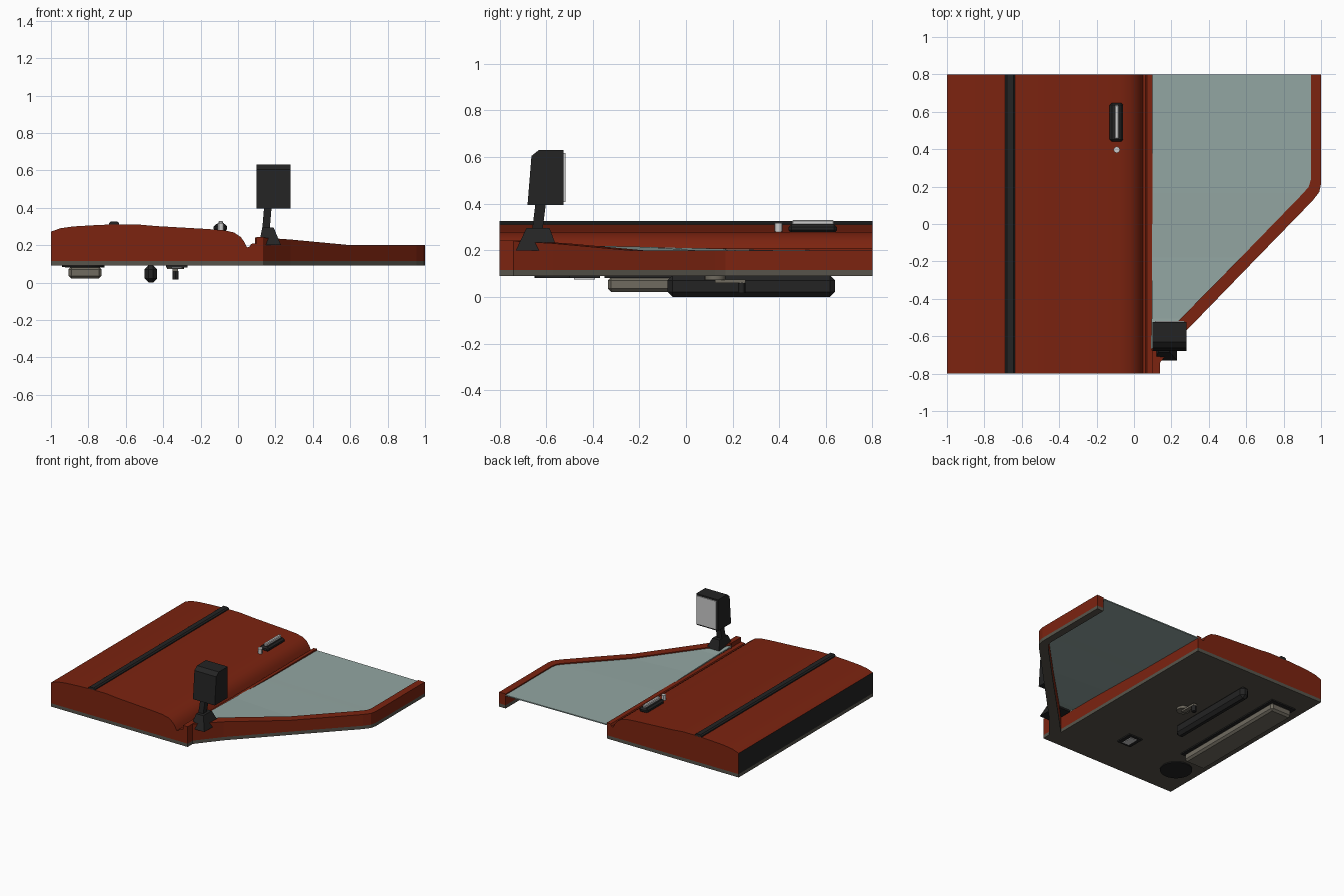
import bpy, bmesh, math
from mathutils import Matrix, Vector

if "Cube" in bpy.data.objects:
    bpy.data.objects.remove(bpy.data.objects["Cube"])


def mat(name, r, g, b):
    m = bpy.data.materials.new(name)
    m.diffuse_color = (r, g, b, 1)
    m.use_nodes = True
    m.node_tree.nodes["Principled BSDF"].inputs["Base Color"].default_value = m.diffuse_color
    return m


RED = mat("red paint", 0.20, 0.017, 0.005)
BLACK = mat("black plastic", 0.017, 0.017, 0.017)
LINING = mat("warm grey lining", 0.095, 0.088, 0.07)
POCKET = mat("pocket grey", 0.16, 0.145, 0.115)
GLASS = mat("window glass", 0.29, 0.38, 0.36)
SILVER = mat("silver", 0.60, 0.60, 0.60)


def finish(name, bm, *mats, smooth=False):
    bmesh.ops.recalc_face_normals(bm, faces=bm.faces)
    me = bpy.data.meshes.new(name)
    bm.to_mesh(me)
    bm.free()
    for m in mats:
        me.materials.append(m)
    ob = bpy.data.objects.new(name, me)
    bpy.context.collection.objects.link(ob)
    if smooth:
        bpy.ops.object.select_all(action='DESELECT')
        ob.select_set(True)
        bpy.context.view_layer.objects.active = ob
        bpy.ops.object.shade_smooth_by_angle(angle=math.radians(30))
    return ob


def box(name, x, y, z, m, bevel=0.0, segs=1):
    bm = bmesh.new()
    bmesh.ops.create_cube(bm, size=1)
    for v in bm.verts:
        v.co = [(a + b) / 2 + c * (b - a) for (a, b), c in zip((x, y, z), v.co)]
    if bevel:
        bmesh.ops.bevel(bm, geom=bm.edges[:], offset=bevel, segments=segs,
                        profile=0.5, affect='EDGES')
    return finish(name, bm, m)


def disc(name, x, y, z0, z1, r, m, n=24):
    bm = bmesh.new()
    bmesh.ops.create_cone(bm, cap_ends=True, segments=n, radius1=r, radius2=r, depth=z1 - z0,
                          matrix=Matrix.Translation((x, y, (z0 + z1) / 2)))
    return finish(name, bm, m, smooth=True)


def prism(bm, pts, offset):
    """Solid made by moving a polygon along an offset."""
    f = bm.faces.new([bm.verts.new(p) for p in pts])
    r = bmesh.ops.extrude_face_region(bm, geom=[f])
    for g in r["geom"]:
        if isinstance(g, bmesh.types.BMVert):
            g.co += Vector(offset)


def taper(name, bottom, top, m):
    """Block between two rectangles (x0, x1, y0, y1, z)."""
    bm = bmesh.new()
    rings = []
    for x0, x1, y0, y1, z in (bottom, top):
        rings.append([bm.verts.new(p) for p in
                      ((x0, y0, z), (x1, y0, z), (x1, y1, z), (x0, y1, z))])
    a, b = rings
    bm.faces.new(a)
    bm.faces.new(b)
    for i in range(4):
        j = (i + 1) % 4
        bm.faces.new((a[i], a[j], b[j], b[i]))
    return finish(name, bm, m)


# Outer door skin: curved section run along the length, dark hinge-side face
skin = [(-1, .115), (-1, .272), (-.95, .29), (-.88, .30), (-.78, .306), (-.67, .311), (-.54, .311),
        (-.44, .302), (-.30, .294), (-.16, .286), (-.07, .279), (-.02, .267), (.015, .243),
        (.035, .215), (.048, .188), (.062, .192), (.07, .207), (.1, .21), (.1, .115)]
bm = bmesh.new()
prism(bm, [(x, -.8, z) for x, z in skin], (0, 1.6, 0))
bm.normal_update()
for f in bm.faces:
    if all(v.co.x < -.999 for v in f.verts):
        f.material_index = 1
finish("door_skin", bm, RED, BLACK, smooth=True)

# Inner lining and the front nose of the belt line
box("door_lining", (-1, .1), (-.8, .8), (.09, .115), LINING)
box("nose", (.1, .14), (-.8, -.68), (.115, .243), RED)
box("nose_lining", (.1, .14), (-.8, -.68), (.09, .115), LINING)

# Window frame: outer edge, inner edge and top height at each station
stations = [((.14, -.74), (.09, -.67), .24), ((.28, -.57), (.25, -.505), .23),
            ((.60, -.24), (.57, -.18), .20), ((.955, .125), (.905, .165), .20),
            ((.99, .17), (.935, .20), .20), ((1, .215), (.946, .24), .20),
            ((1, .8), (.946, .8), .20)]
bm = bmesh.new()
rings = []
for (ox, oy), (ix, iy), top in stations:
    rings.append([bm.verts.new(p) for p in
                  ((ox, oy, .09), (ox, oy, .115), (ox, oy, top),
                   (ix, iy, top), (ix, iy, .115), (ix, iy, .09))])
for a, b in zip(rings, rings[1:]):
    for i in range(6):
        j = (i + 1) % 6
        f = bm.faces.new((a[i], a[j], b[j], b[i]))
        f.material_index = int(i in (0, 4, 5))
for r in (rings[0], rings[-1]):
    bm.faces.new((r[1], r[2], r[3], r[4]))
    bm.faces.new((r[0], r[1], r[4], r[5])).material_index = 1
finish("window_frame", bm, RED, LINING)

# Window pane between belt line and frame
bm = bmesh.new()
edge = [(s[1][0], s[1][1], s[2] - .008) for s in stations]
left = [(.095, y, z) for (_, y, _), z in zip(edge, (.225, .222, .215, .205, .204, .203, .198))]
for i in range(len(edge) - 1):
    quad = [left[i], edge[i], edge[i + 1], left[i + 1]]
    bm.faces.new([bm.verts.new(p) for p in quad])
bmesh.ops.remove_doubles(bm, verts=bm.verts, dist=1e-4)
r = bmesh.ops.extrude_face_region(bm, geom=bm.faces[:])
for g in r["geom"]:
    if isinstance(g, bmesh.types.BMVert):
        g.co.z -= .008
finish("window_glass", bm, GLASS)

# Rubbing strip with rounded top
bm = bmesh.new()
prism(bm, [(x, -.8, z) for x, z in ((-.69, .305), (-.69, .318), (-.68, .326), (-.645, .326),
                                    (-.635, .318), (-.635, .305))], (0, 1.6, 0))
finish("rubbing_strip", bm, BLACK)

# Outer handle and lock
box("handle_base", (-.13, -.058), (.44, .648), (.275, .312), BLACK, .012)
box("handle_bar", (-.105, -.08), (.455, .635), (.305, .33), SILVER, .005)
disc("door_lock", -.092, .397, .275, .318, .017, SILVER, 12)

# Wing mirror
taper("mirror_foot", (.11, .23, -.73, -.55, .2), (.13, .19, -.685, -.585, .295), BLACK)
taper("mirror_stem", (.13, .17, -.66, -.615, .29), (.14, .18, -.645, -.60, .41), BLACK)
bm = bmesh.new()
prism(bm, [(.1, y, z) for y, z in ((-.68, .395), (-.663, .605), (-.632, .63), (-.525, .63),
                                   (-.525, .395))], (.182, 0, 0))
finish("mirror_housing", bm, BLACK)
box("mirror_glass", (.112, .27), (-.525, -.518), (.407, .618), SILVER)

# Inside fittings: pull bar, pocket, speaker, switch and winder
box("pull_bar", (-.5, -.432), (-.08, .64), (0, .092), BLACK, .022)
box("pocket_plate", (-.925, -.715), (-.35, .62), (.081, .092), BLACK)
box("pocket", (-.905, -.73), (-.335, .6), (.022, .085), POCKET, .014)
disc("speaker", -.83, -.54, .082, .092, .11, BLACK, 32)
box("opener_plate", (-.385, -.27), (-.50, -.37), (.081, .092), BLACK)
box("opener_lever", (-.355, -.30), (-.48, -.39), (.075, .083), SILVER)
disc("winder_hub", -.335, .125, .073, .092, .045, POCKET, 20)
box("winder_arm", (-.35, -.32), (.125, .255), (.06, .075), POCKET)
disc("winder_knob", -.335, .24, .017, .062, .016, BLACK, 12)
